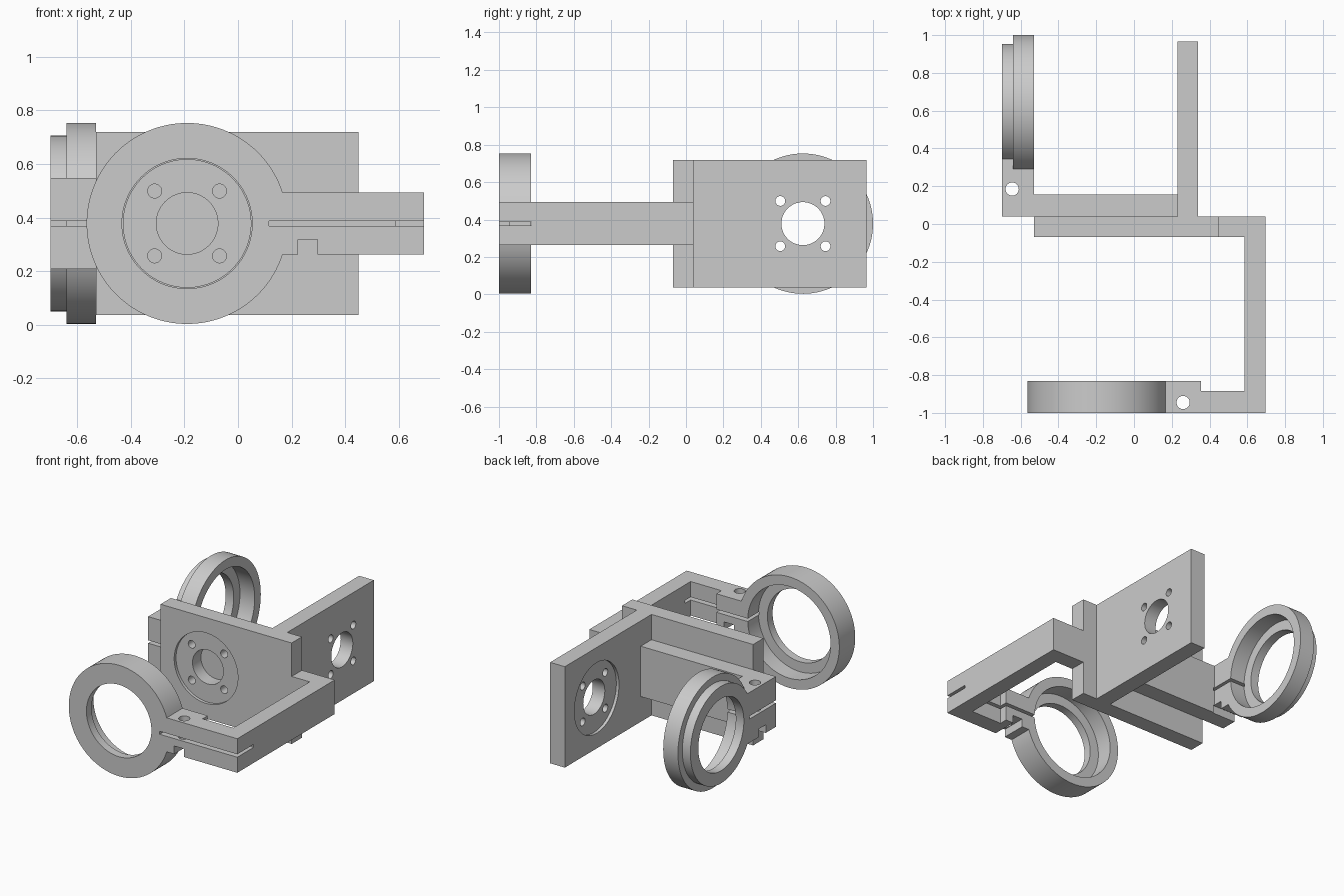
import bpy, bmesh, math

cube = bpy.data.objects.get("Cube")
if cube:
    bpy.data.objects.remove(cube, do_unlink=True)

ZC = 0.378                      # height of the common axis plane

grey = bpy.data.materials.new("plain_grey")
grey.use_nodes = True
grey.diffuse_color = (0.6, 0.6, 0.6, 1)
grey.node_tree.nodes["Principled BSDF"].inputs["Base Color"].default_value = (0.6, 0.6, 0.6, 1)


# Frames: u runs along the neck away from the ring axis, v is up, d is depth
def front(u, v, d):
    return (u - 0.19, d, ZC + v)


def side(u, v, d):
    return (d, 0.625 - u, ZC + v)


def plan(u, v, d):
    return (u, v, ZC + d)


def prism(name, frame, pts, lo, hi):
    """Extrude a 2D outline between two depths."""
    bm = bmesh.new()
    a, b = [[bm.verts.new(frame(u, v, d)) for u, v in pts] for d in (lo, hi)]
    bm.faces.new(a)
    bm.faces.new(b)
    n = len(pts)
    for i in range(n):
        j = (i + 1) % n
        bm.faces.new((a[i], a[j], b[j], b[i]))
    bmesh.ops.recalc_face_normals(bm, faces=bm.faces)
    mesh = bpy.data.meshes.new(name)
    bm.to_mesh(mesh)
    bm.free()
    mesh.materials.append(grey)
    ob = bpy.data.objects.new(name, mesh)
    bpy.context.collection.objects.link(ob)
    return ob


def rect(u0, u1, v0, v1):
    return [(u0, v0), (u1, v0), (u1, v1), (u0, v1)]


def circle(r, u=0, v=0, n=96):
    return [(u + r * math.cos(math.tau * i / n), v + r * math.sin(math.tau * i / n))
            for i in range(n)]


def ring_outline(r, half, reach, n=96):
    """Round outline that runs into a straight neck on the +u side."""
    a = math.asin(half / r)
    span = math.tau - 2 * a
    arc = [(r * math.cos(a + span * i / n), r * math.sin(a + span * i / n))
           for i in range(n + 1)]
    if reach > arc[0][0]:
        arc += [(reach, -half), (reach, half)]
    return arc


def finish(ob, cuts):
    """Subtract the cutters, given as prism arguments, then shade."""
    bpy.ops.object.select_all(action='DESELECT')
    bpy.context.view_layer.objects.active = ob
    ob.select_set(True)
    for cut in cuts:
        cutter = prism("cutter", *cut)
        cutter.hide_render = True
        mod = ob.modifiers.new("cut", 'BOOLEAN')
        mod.operation = 'DIFFERENCE'
        mod.solver = 'EXACT'
        mod.object = cutter
        bpy.ops.object.modifier_apply(modifier=mod.name)
        bpy.data.objects.remove(cutter, do_unlink=True)
    bpy.ops.object.shade_smooth_by_angle(angle=math.radians(30))


def slot(frame, lo, hi):
    return (frame, rect(0.305, 1, -0.01, 0.01), lo, hi)


def clamp_cuts(frame, u, half, lo, hi, centre):
    """Clamp slit, nut notch under the neck and vertical screw hole."""
    x, y, _ = frame(u, 0, centre)
    return [slot(frame, lo, hi),
            (frame, rect(u - 0.037, u + 0.037, -half - 0.05, -half + 0.055), lo, hi),
            (plan, circle(0.035, x, y, 32), -0.5, 0.5)]


def flange_cuts(frame, lo, hi, recess_end):
    """Centre hole, four bolt holes and a shallow round recess."""
    cuts = [(frame, circle(0.238), lo, recess_end), (frame, circle(0.115, n=64), lo, hi)]
    for su in (-1, 1):
        for sv in (-1, 1):
            cuts.append((frame, circle(0.026, su * 0.121, sv * 0.121, 32), lo, hi))
    return cuts


# Front clamp ring with its inner lip
HF = 0.115
ob = prism("front_ring", front, ring_outline(0.375, HF, 0.37), -1, -0.83)
finish(ob, [(front, circle(0.243), -1.1, -0.7), (front, circle(0.31), -0.945, -0.7),
            slot(front, -1.1, -0.825)])

# Front arm: clamp neck, long bar and return to the plate
ob = prism("front_arm", plan,
           [(0.18, -1), (0.695, -1), (0.695, 0.04), (0.45, 0.04), (0.45, -0.07),
            (0.585, -0.07), (0.585, -0.885), (0.355, -0.885), (0.355, -0.83), (0.18, -0.83)],
           -HF, HF)
finish(ob, clamp_cuts(front, 0.45, HF, -1.1, -0.825, -0.945))

# Front mounting plate
ob = prism("front_plate", front, rect(-0.34, 0.64, -0.341, 0.341), -0.07, 0.04)
finish(ob, flange_cuts(front, -0.2, 0.2, -0.05))

# Rear clamp ring: wide rim and narrower collar
HB = 0.17
ob = prism("rear_ring", side, ring_outline(0.375, HB, 0.345), -0.64, -0.53)
finish(ob, [(side, circle(0.31), -0.8, -0.4), slot(side, -0.8, -0.4)])
ob = prism("rear_collar", side, ring_outline(0.328, HB, 0.345), -0.7, -0.64)
finish(ob, [(side, circle(0.243), -0.8, -0.4), slot(side, -0.8, -0.4)])

# Rear arm with clamp neck
ob = prism("rear_arm", plan,
           [(-0.7, 0.04), (0.23, 0.04), (0.23, 0.155), (-0.53, 0.155), (-0.53, 0.28), (-0.7, 0.28)],
           -HB, HB)
finish(ob, clamp_cuts(side, 0.44, HB, -0.8, -0.525, -0.645))

# Rear mounting plate
ob = prism("rear_plate", side, rect(-0.34, 0.585, -0.341, 0.341), 0.23, 0.34)
finish(ob, flange_cuts(side, 0.1, 0.5, 0.25))
